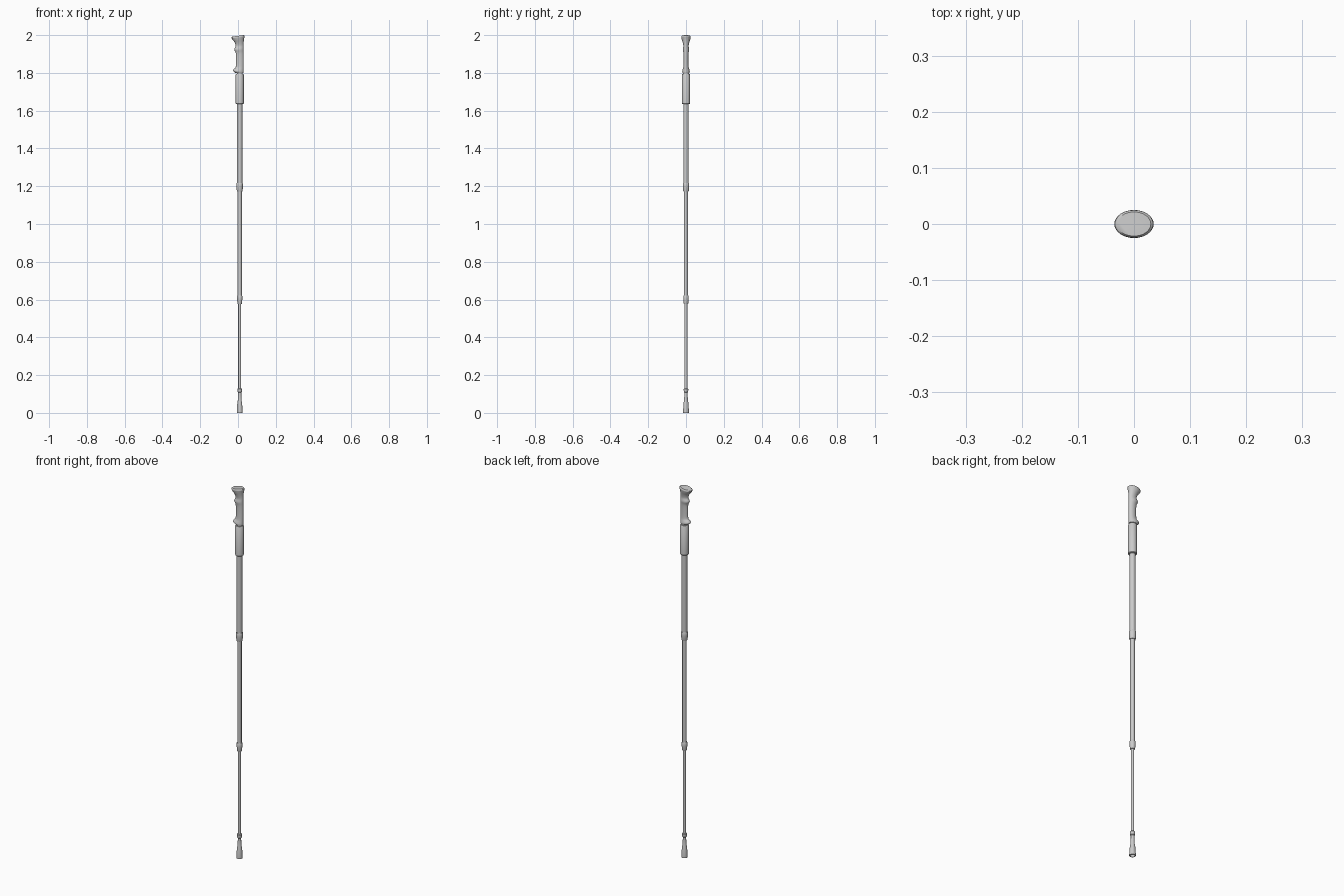
import bpy, bmesh, math

if "Cube" in bpy.data.objects:
    bpy.data.objects.remove(bpy.data.objects["Cube"])

AXIS = 0.009   # x of the shaft axis
SIDES = 32


def loft(name, rows, angle=35):
    """Stack of ellipses: each row is (z, x_left, x_right, half_depth, tilt)."""
    bm = bmesh.new()
    rings = []
    for z, xl, xr, ry, tilt in rows:
        cx, rx = (xl + xr) / 2, (xr - xl) / 2
        ring = []
        for i in range(SIDES):
            a = 2 * math.pi * i / SIDES
            c = math.cos(a)
            ring.append(bm.verts.new((cx + rx * c, ry * math.sin(a), z + tilt * c)))
        rings.append(ring)
    for lo, hi in zip(rings, rings[1:]):
        for i in range(SIDES):
            j = (i + 1) % SIDES
            bm.faces.new((lo[i], lo[j], hi[j], hi[i]))
    bm.faces.new(rings[0][::-1])
    bm.faces.new(rings[-1])
    bmesh.ops.recalc_face_normals(bm, faces=bm.faces)
    mesh = bpy.data.meshes.new(name)
    bm.to_mesh(mesh)
    bm.free()
    ob = bpy.data.objects.new(name, mesh)
    bpy.context.collection.objects.link(ob)
    bpy.ops.object.select_all(action='DESELECT')
    ob.select_set(True)
    bpy.context.view_layer.objects.active = ob
    bpy.ops.object.shade_smooth_by_angle(angle=math.radians(angle))
    return ob


def turned(name, profile):
    """Round part on the shaft axis from (z, radius) pairs."""
    return loft(name, [(z, AXIS - r, AXIS + r, r, 0) for z, r in profile])


def smooth_rows(rows, steps=4):
    """Catmull-Rom interpolation between the given rows."""
    out = []
    for k in range(len(rows) - 1):
        p = [rows[max(0, min(len(rows) - 1, k + d))] for d in (-1, 0, 1, 2)]
        for s in range(steps):
            t = s / steps
            out.append([0.5 * (2 * b + (c - a) * t + (2 * a - 5 * b + 4 * c - d) * t * t
                               + (3 * b - a - 3 * c + d) * t ** 3)
                        for a, b, c, d in zip(*p)])
    return out + [rows[-1]]


# Shaped handle: finger bumps on -x, straight back on +x
handle = smooth_rows([
    (1.800, -0.014, 0.029, 0.017, 0.000),
    (1.808, -0.026, 0.030, 0.020, -0.003),
    (1.817, -0.022, 0.030, 0.018, -0.003),
    (1.832, -0.012, 0.030, 0.014, 0.000),
    (1.870, -0.011, 0.030, 0.013, 0.000),
    (1.905, -0.012, 0.030, 0.014, 0.000),
    (1.924, -0.020, 0.030, 0.017, 0.000),
    (1.942, -0.013, 0.030, 0.014, 0.000),
    (1.960, -0.017, 0.030, 0.017, 0.000),
    (1.976, -0.028, 0.032, 0.022, 0.002),
    (1.988, -0.035, 0.035, 0.025, 0.004),
])
handle += [(1.993, -0.034, 0.034, 0.024, 0.004), (1.996, -0.030, 0.030, 0.0215, 0.004)]
loft("handle", handle)
turned("handle_neck", [(1.785, 0.015), (1.803, 0.015)])

# Foam grip below the handle
turned("lower_grip", [(1.635, 0.019), (1.638, 0.0215), (1.791, 0.0215), (1.795, 0.019)])

# Telescoping tubes
for name, z0, z1, r in (("upper_tube", 1.19, 1.64, 0.0140),
                        ("middle_tube", 0.59, 1.20, 0.0110),
                        ("lower_tube", 0.09, 0.60, 0.0080)):
    turned(name, [(z0, r), (z1, r)])

# Joint collars
for name, z, r in (("upper_collar", 1.195, 0.017), ("lower_collar", 0.60, 0.014)):
    turned(name, [(z - 0.023, r - 0.003), (z - 0.018, r - 0.0015), (z + 0.004, r),
                  (z + 0.019, r), (z + 0.022, r - 0.0015)])

# Flared rubber foot with stop ring and hollow underside
turned("foot", [(0.012, 0.010), (0.0, 0.012), (0.0, 0.0155), (0.008, 0.0155),
                (0.055, 0.0125), (0.062, 0.0105), (0.095, 0.0085), (0.108, 0.0085),
                (0.111, 0.0115), (0.127, 0.0125), (0.130, 0.010)])
